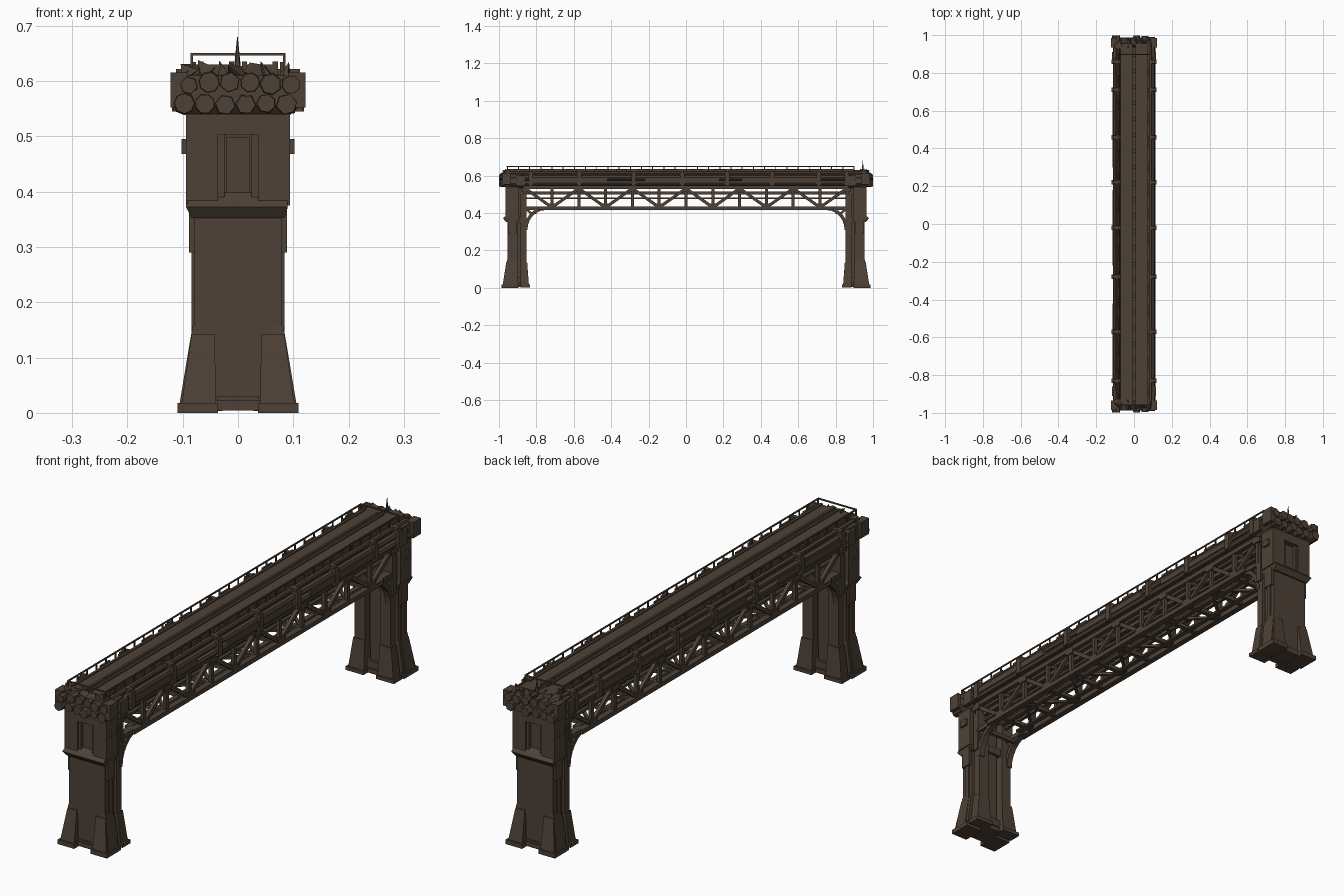
import bpy, bmesh, math, random
from mathutils import Vector, Matrix

if "Cube" in bpy.data.objects:
    bpy.data.objects.remove(bpy.data.objects["Cube"])

random.seed(4)
brown = bpy.data.materials.new("dark_brown")
brown.diffuse_color = (0.075, 0.053, 0.037, 1)
brown.use_nodes = True
brown.node_tree.nodes["Principled BSDF"].inputs["Base Color"].default_value = brown.diffuse_color


class Part:
    """Collects simple solids into one named object."""
    def __init__(self, name):
        self.name, self.bm = name, bmesh.new()

    def hull(self, pts):
        r = bmesh.ops.convex_hull(self.bm, input=[self.bm.verts.new(p) for p in pts])
        junk = [g for g in r["geom_interior"] + r["geom_unused"] if isinstance(g, bmesh.types.BMVert)]
        bmesh.ops.delete(self.bm, geom=list(set(junk)), context='VERTS')

    def taper(self, bottom, top, z0, z1):
        # block with different bottom and top rectangles (x0, x1, y0, y1)
        vs = [self.bm.verts.new((x, y, z)) for r, z in ((bottom, z0), (top, z1))
              for x, y in ((r[0], r[2]), (r[1], r[2]), (r[1], r[3]), (r[0], r[3]))]
        for f in ((3, 2, 1, 0), (4, 5, 6, 7), (0, 1, 5, 4), (1, 2, 6, 5), (2, 3, 7, 6), (3, 0, 4, 7)):
            self.bm.faces.new([vs[i] for i in f])

    def box(self, x0, x1, y0, y1, z0, z1):
        self.taper((x0, x1, y0, y1), (x0, x1, y0, y1), z0, z1)

    def beam(self, a, b, w, h):
        a, b = Vector(a), Vector(b)
        d = b - a
        m = Matrix.Translation((a + b) / 2) @ d.to_track_quat('Y', 'Z').to_matrix().to_4x4()
        bmesh.ops.create_cube(self.bm, size=1, matrix=m @ Matrix.Diagonal((w, d.length, h, 1)))

    def tube(self, x, z, y0, y1, r, r2=None, sides=7, turn=0.0):
        m = Matrix.Translation((x, (y0 + y1) / 2, z)) @ Matrix.Rotation(-math.pi / 2, 4, 'X')
        bmesh.ops.create_cone(self.bm, cap_ends=True, segments=sides, radius1=r, radius2=r2 or r,
                              depth=y1 - y0, matrix=m @ Matrix.Rotation(turn, 4, 'Z'))

    def done(self, both_ends=False):
        if both_ends:  # repeat at the other end by mirroring in y
            geo = self.bm.verts[:] + self.bm.edges[:] + self.bm.faces[:]
            new = bmesh.ops.duplicate(self.bm, geom=geo)["geom"]
            for v in new:
                if isinstance(v, bmesh.types.BMVert):
                    v.co.y = -v.co.y
        bmesh.ops.recalc_face_normals(self.bm, faces=self.bm.faces[:])
        me = bpy.data.meshes.new(self.name)
        self.bm.to_mesh(me)
        self.bm.free()
        me.materials.append(brown)
        bpy.context.collection.objects.link(bpy.data.objects.new(self.name, me))


# Towers: broad outer slab, with a framed niche in the upper half
p = Part("tower_slab")
p.box(-.08, .08, .90, .955, .01, .37)
p.box(-.088, .088, .90, .945, .36, .545)
for s in (-1, 1):
    p.box(*sorted((s * .036, s * .094)), .895, .965, .375, .54)
    p.box(*sorted((s * .024, s * .036)), .94, .958, .38, .503)
p.box(-.036, .036, .94, .965, .503, .54)
p.box(-.022, .022, .94, .950, .395, .498)
p.box(-.038, .038, .95, .960, .02, .03)
p.done(True)

p = Part("tower_collar")
p.taper((-.084, .084, .895, .962), (-.094, .09, .89, .978), .352, .372)
p.taper((-.094, .09, .89, .978), (-.088, .088, .90, .95), .372, .398)
p.done(True)

# Split inner legs, and side strips with lugs
p = Part("inner_legs")
for s in (-1, 1):
    p.box(*sorted((s * .034, s * .08)), .852, .884, .01, .545)
    p.box(*sorted((s * .078, s * .089)), .905, .95, .29, .52)
    p.box(*sorted((s * .078, s * .088)), .855, .88, .34, .50)
    p.box(*sorted((s * .085, s * .102)), .91, .945, .468, .495)
    p.box(*sorted((s * .075, s * .084)), .915, .935, .10, .30)
p.box(-.022, .022, .87, .91, .01, .54)
for z in (.025, .35, .50):
    p.box(-.078, .078, .86, .91, z, z + .03)
p.done(True)

# Flared corner feet
p = Part("tower_feet")
for s in (-1, 1):
    def r(a, b, c, d):
        return (*sorted((s * a, s * b)), c, d)
    p.taper(r(.040, .102, .898, .98), r(.042, .084, .90, .960), .015, .142)
    p.taper(r(.058, .106, .91, .97), r(.058, .082, .915, .955), .015, .158)
    p.box(*r(.036, .109, .895, .986), 0, .018)
    p.taper(r(.030, .100, .840, .884), r(.034, .084, .849, .884), .015, .135)
    p.box(*r(.028, .107, .834, .884), .003, .018)
p.box(-.04, .04, .86, .963, .004, .022)
p.done(True)

# Tower heads: flared ledge, side blocks and jagged crown
p = Part("tower_head")
p.taper((-.09, .09, .87, .957), (-.112, .112, .86, .975), .535, .555)
p.box(-.108, .108, .88, .972, .555, .61)
for s in (-1, 1):
    p.box(*sorted((s * .09, s * .122)), .935, .985, .552, .615)
    p.box(*sorted((s * .09, s * .117)), .86, .91, .545, .60)
for i in range(7):
    x = -.084 + i * .028
    p.hull([(x + random.uniform(-.02, .02), .955 + random.uniform(-.03, .032),
             random.choice((.6, random.uniform(.615, .638)))) for _ in range(9)])
p.done(True)

# Chunky many-sided heads of the bundled pipes
p = Part("pipe_heads")
for row, z in enumerate((.559, .595)):
    for i in range(6):
        x = -.097 + i * .037 + (.008 if row else 0)
        rad = random.uniform(.018, .022)
        p.tube(x, z + random.uniform(-.003, .003), .94, random.uniform(.985, 1.0), rad, rad * .86,
               random.choice((6, 7, 8)), random.random())
p.done(True)

# Long pipes down both sides of the deck, held by clamps
p = Part("side_pipes")
for s in (-1, 1):
    for x, z, rad in ((.100, .561, .013), (.098, .590, .013), (.085, .612, .010), (.076, .548, .012)):
        p.tube(s * x, z, -.96, .96, rad, sides=7, turn=.3)
    for y0, y1 in ((-.83, -.42), (-.22, .18), (.30, .70)):
        p.box(*sorted((s * .096, s * .115)), y0, y1, .564, .588)
p.done()

p = Part("pipe_clamps")
for s in (-1, 1):
    for y in (-.83, -.57, -.28, -.02, .22, .46, .71, .86):
        p.box(*sorted((s * .088, s * .119)), y - .012, y + .012, .545, .612)
        p.box(*sorted((s * .066, s * .112)), y - .009, y + .009, .606, .622)
p.done()

# Deck: underlay, two plank strips with a central slot, small joints
p = Part("deck")
p.box(-.085, .085, -.95, .95, .572, .612)
for s in (-1, 1):
    p.box(*sorted((s * .009, s * .072)), -.955, .955, .61, .630)
    p.box(*sorted((s * .007, s * .016)), -.955, .90, .62, .635)
    p.box(*sorted((s * .062, s * .072)), -.955, .90, .62, .635)
for i in range(22):
    y = -.9 + i * .085
    p.box(-.009, .009, y, y + .02, .60, .627)
p.done()

# Thin handrails
p = Part("handrail")
for s in (-1, 1):
    p.box(*sorted((s * .081, s * .086)), -.96, .90, .646, .651)
    for i in range(32):
        y = -.958 + i * .0598
        p.box(*sorted((s * .081, s * .086)), y, y + .005, .605, .648)
    for i in range(14):
        y = -.90 + i * .13 + random.uniform(-.02, .02)
        p.box(*sorted((s * .076, s * .084)), y, y + .06, .615, .634)
for y in (-.96, .895):
    p.box(-.086, .086, y, y + .005, .646, .651)
p.done()

# Spike on the rear tower
p = Part("spike")
bmesh.ops.create_cone(p.bm, cap_ends=True, segments=5, radius1=.009, radius2=.0006, depth=.08,
                      matrix=Matrix.Translation((-.001, .945, .64)))
p.done()

# Side trusses: chords, posts, zigzag diagonals and gusset plates
p = Part("side_truss")
N, L = 12, .86
step = 2 * L / N
for s in (-1, 1):
    x = s * .082
    p.box(x - .010, x + .010, -.87, .87, .528, .546)
    p.box(x - .012, x + .012, -.79, .79, .417, .435)
    for i in range(N + 1):
        y = -L + i * step
        p.box(x - .007, x + .007, y - .008, y + .008, .425, .54)
        p.box(x - .012, x + .012, y - .022, y + .022, .430 if i % 2 else .515, .450 if i % 2 else .535)
        if i < N:
            za, zb = (.43, .532) if i % 2 else (.532, .43)
            p.beam((x, y, za), (x, y + step, zb), .014, .016)
p.done()

# Inner stringers, floor beams and bottom cross bracing
p = Part("under_bracing")
for x in (-.045, 0, .045):
    p.box(x - .009, x + .009, -.87, .87, .535, .575)
for s in (-1, 1):
    p.box(*sorted((s * .045, s * .060)), -.86, .86, .500, .516)
    p.box(*sorted((s * .045, s * .058)), -.86, .86, .474, .484)
    p.box(*sorted((s * .030, s * .050)), -.76, .76, .417, .426)
for i in range(1, N):
    y = -L + i * step
    p.box(-.082, .082, y - .009, y + .009, .418, .434)
    p.box(-.082, .082, y - .008, y + .008, .520, .545)
    if i < N - 1:
        s = 1 if i % 2 else -1
        p.beam((-s * .08, y, .427), (s * .08, y + step, .427), .012, .010)
p.done()

# Curved braces from tower legs to the bottom chord
p = Part("arch_brace")
for s in (-1, 1):
    arc = [(s * .07, .752 + .105 * math.sin(t), .310 + .115 * math.cos(t))
           for t in (i * math.pi / 12 for i in range(7))]
    for a, b in zip(arc, arc[1:]):
        p.beam(a, b, .024, .018)
    p.beam((s * .07, .855, .42), (s * .07, .815, .39), .014, .012)
    p.box(*sorted((s * .055, s * .085)), .76, .86, .417, .435)
p.box(-.07, .07, .80, .815, .395, .41)
p.done(True)
